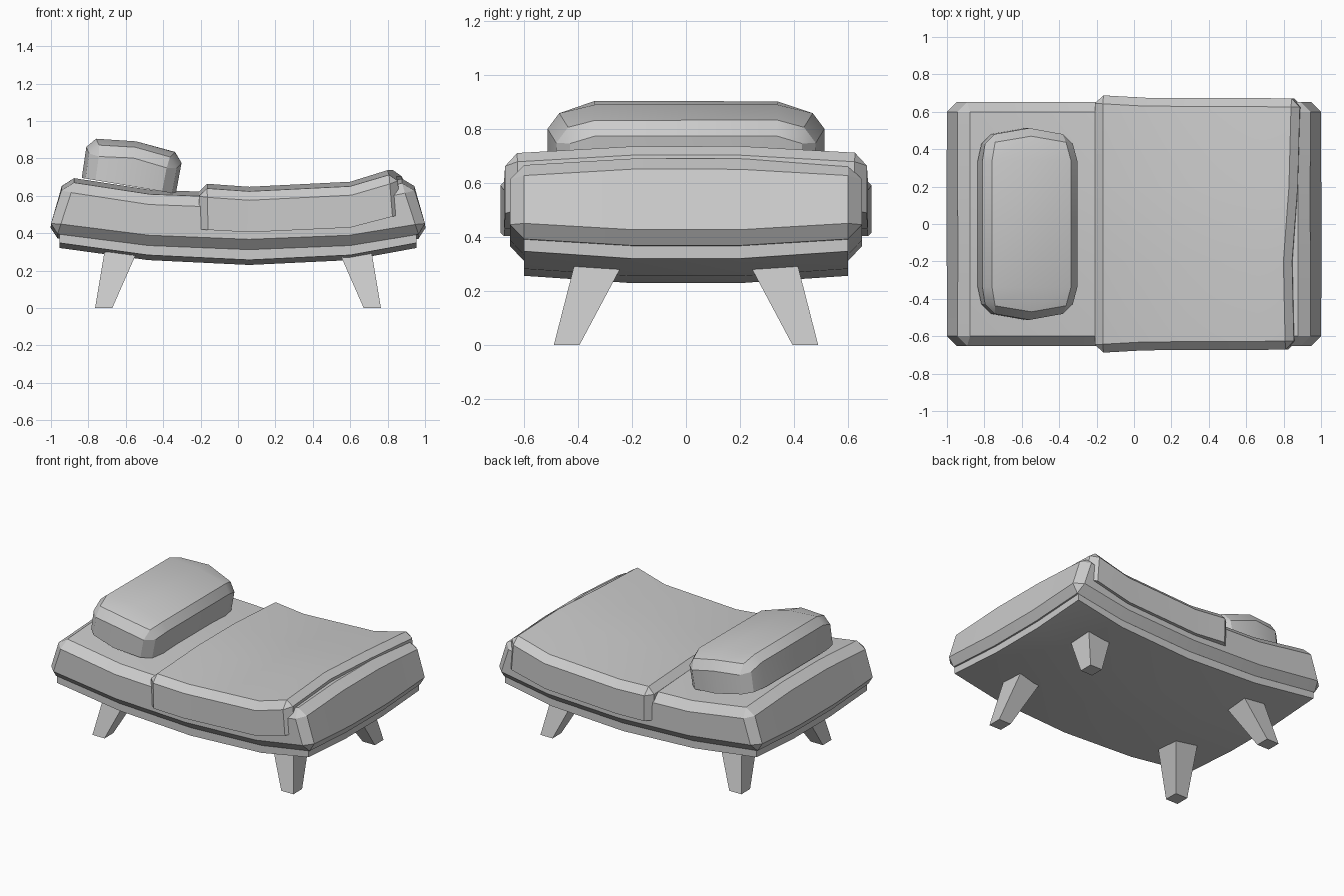
import bpy, bmesh, math
from mathutils import Matrix

if "Cube" in bpy.data.objects:
    bpy.data.objects.remove(bpy.data.objects["Cube"])


def finish(bm, name):
    bmesh.ops.recalc_face_normals(bm, faces=bm.faces)
    me = bpy.data.meshes.new(name)
    bm.to_mesh(me)
    bm.free()
    ob = bpy.data.objects.new(name, me)
    bpy.context.collection.objects.link(ob)
    bpy.ops.object.select_all(action='DESELECT')
    ob.select_set(True)
    bpy.context.view_layer.objects.active = ob
    bpy.ops.object.shade_smooth_by_angle(angle=math.radians(25))
    return ob


def slab(name, nx, ny, place, bevel=0.0, bevel_bottom=True):
    """Closed box on an nx by ny grid; place(i, j, top) gives each point."""
    bm = bmesh.new()
    v = {(i, j, t): bm.verts.new(place(i, j, t))
         for i in range(nx) for j in range(ny) for t in (0, 1)}
    base = {v[i, j, 0] for i in range(nx) for j in range(ny)}
    for i in range(nx - 1):
        for j in range(ny - 1):
            for t in (0, 1):
                bm.faces.new([v[i, j, t], v[i + 1, j, t], v[i + 1, j + 1, t], v[i, j + 1, t]])
    for i in range(nx - 1):
        for j in (0, ny - 1):
            bm.faces.new([v[i, j, 0], v[i + 1, j, 0], v[i + 1, j, 1], v[i, j, 1]])
    for j in range(ny - 1):
        for i in (0, nx - 1):
            bm.faces.new([v[i, j, 0], v[i, j + 1, 0], v[i, j + 1, 1], v[i, j, 1]])
    bmesh.ops.recalc_face_normals(bm, faces=bm.faces)
    if bevel:
        edges = [e for e in bm.edges if e.calc_face_angle() > 0.7
                 and (bevel_bottom or not all(p in base for p in e.verts))]
        bmesh.ops.bevel(bm, geom=edges, offset=bevel, segments=1,
                        profile=0.5, affect='EDGES')
    return finish(bm, name)


BULGE = 0.027                      # soft swelling between y = -0.2 and 0.2


def crown(j):
    return BULGE if j in (1, 2) else 0.0


# Bed frame: thin sagging board
def frame_point(i, j, t):
    x = (-0.955, -0.48, 0.06, 0.6, 0.955)[i]
    y = (-0.6, -0.2, 0.2, 0.6)[j]
    z = (0.348, 0.283, 0.257, 0.283, 0.348)[i] - crown(j)
    return x, y, z + 0.08 * t


slab("bed_frame", 5, 4, frame_point)


# Mattress: thick sagging slab with chamfered edges
def mattress_point(i, j, t):
    x = ((-1.016, -0.48, 0.06, 0.6, 1.016), (-0.928, -0.47, 0.06, 0.6, 0.928))[t][i]
    y = (-0.652, -0.2, 0.2, 0.652)[j]
    if t:
        return x, y, (0.675, 0.605, 0.585, 0.605, 0.675)[i] + crown(j)
    return x, y, (0.405, 0.337, 0.315, 0.337, 0.405)[i] - crown(j)


slab("mattress", 5, 4, mattress_point, 0.052)


# Blanket: slightly larger cover with hanging sides
def blanket_point(i, j, t):
    x = ((-0.205, 0.06, 0.6, 0.89), (-0.21, 0.06, 0.6, 0.872))[t][i]
    if i == 3:
        x += (-0.02, -0.03, 0.0, 0.012)[j]
    w = (0.69, 0.675, 0.673, 0.67)[i]
    y = (-w, -0.2, 0.2, w)[j]
    if t:
        return x, y, (0.64, 0.621, 0.648, 0.722)[i] + crown(j)
    return x, y, (0.42, 0.405, 0.43, 0.5)[i]


slab("blanket", 4, 4, blanket_point, 0.045, False)


# Pillow: plump tapered block tilted against the raised end
def pillow_point(i, j, t):
    x, y = i - 1, (-1, -0.66, 0.66, 1)[j]
    end = abs(y) == 1
    px = x * (0.225 if end else 0.255) + 0.004 * x * t
    py = y * 0.513 - (0.04 * y if x and end else 0)
    pz = -0.085
    if t:
        pz = (0.156 if x == 0 else 0.128) - (0.045 if end else 0)
    return px, py, pz


pillow = slab("pillow", 3, 4, pillow_point, 0.045, False)
pillow.data.transform(Matrix.Translation((-0.57, 0, 0.737))
                      @ Matrix.Rotation(math.radians(9.5), 4, 'Y'))

# Legs: tapered and splayed outwards
for sx, x_name in ((-1, "left"), (1, "right")):
    for sy, y_name in ((-1, "front"), (1, "back")):
        def leg_point(i, j, t, sx=sx, sy=sy):
            x = ((0.672, 0.764), (0.54, 0.714))[t][i]
            y = ((0.395, 0.49), (0.235, 0.413))[t][j]
            return sx * x, sy * y, 0.3 * t
        slab(f"{y_name}_{x_name}_leg", 2, 2, leg_point)
